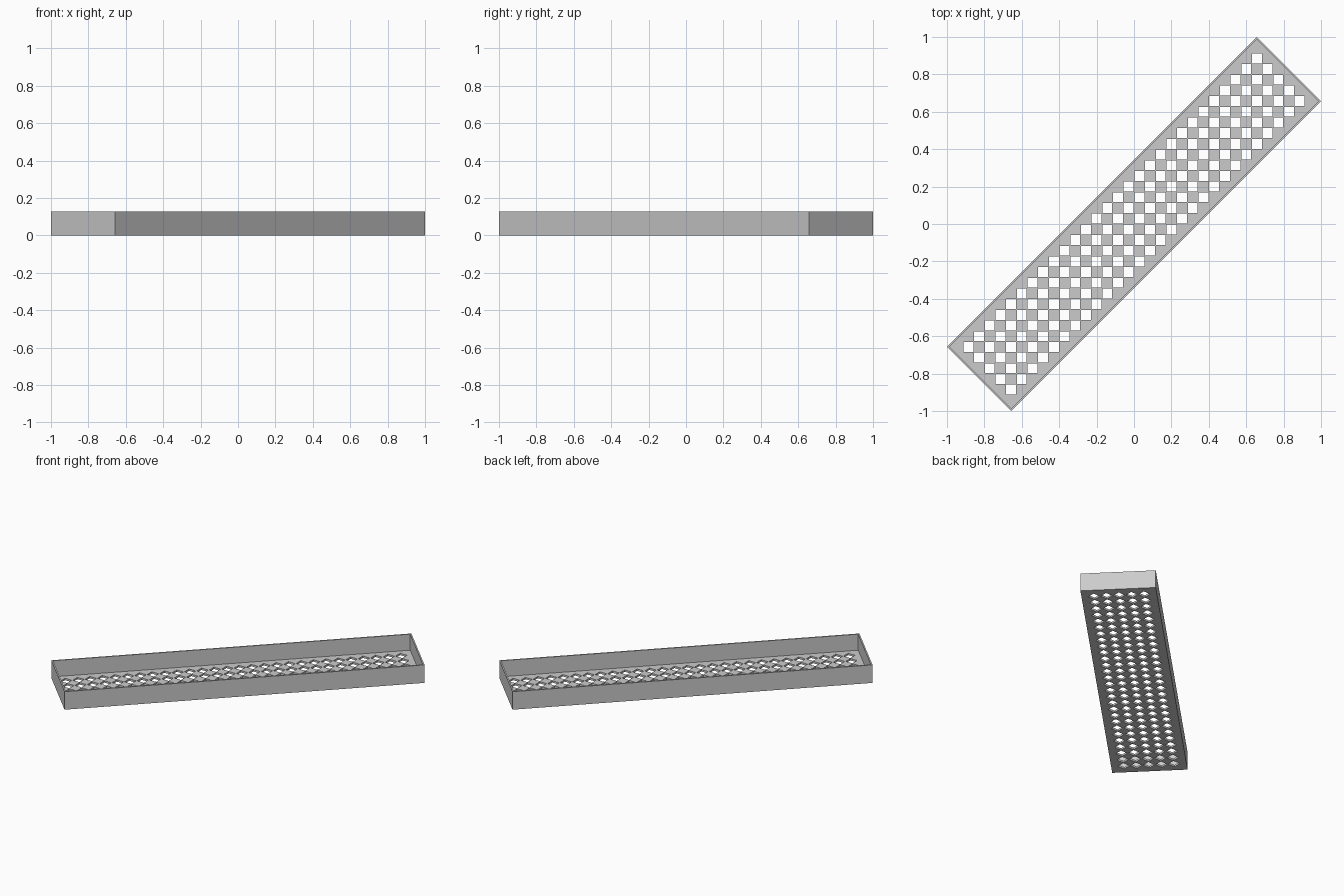
import bpy
import bmesh
import math
from mathutils import Matrix

if "Cube" in bpy.data.objects:
    bpy.data.objects.remove(bpy.data.objects["Cube"])

PITCH = 2 * math.sqrt(2) / 35      # spacing of the drain holes
COLS, ROWS = 28, 5
LENGTH, WIDTH, HEIGHT = PITCH * (COLS + 1), PITCH * (ROWS + 1), 0.127
WALL, FLOOR = 0.0135, 0.0135
HOLE_RADIUS = 0.0375
TURN = Matrix.Rotation(math.radians(45), 4, 'Z')

grey = bpy.data.materials.new("light grey")
grey.diffuse_color = (0.6, 0.6, 0.6, 1)
grey.use_nodes = True
grey.node_tree.nodes["Principled BSDF"].inputs["Base Color"].default_value = grey.diffuse_color


def make_object(name, bm):
    bmesh.ops.transform(bm, matrix=TURN, verts=bm.verts)
    mesh = bpy.data.meshes.new(name)
    bm.to_mesh(mesh)
    bm.free()
    mesh.materials.append(grey)
    obj = bpy.data.objects.new(name, mesh)
    bpy.context.collection.objects.link(obj)
    return obj


# Tray: a box whose top is inset for the rim and sunk to the floor
bm = bmesh.new()
bmesh.ops.create_cube(bm, size=1, matrix=Matrix.Translation((0, 0, HEIGHT / 2))
                      @ Matrix.Diagonal((LENGTH, WIDTH, HEIGHT, 1)))
top = max(bm.faces, key=lambda f: f.calc_center_median().z)
bmesh.ops.inset_region(bm, faces=[top], thickness=WALL)
inner = bmesh.ops.extrude_discrete_faces(bm, faces=[top])["faces"][0]
bmesh.ops.translate(bm, verts=inner.verts, vec=(0, 0, FLOOR - HEIGHT))
bmesh.ops.recalc_face_normals(bm, faces=bm.faces)
tray = make_object("perforated_tray", bm)

# Drain holes: a lattice of four-sided prisms through the floor
bm = bmesh.new()
for i in range(COLS):
    for j in range(ROWS):
        x = (i - (COLS - 1) / 2) * PITCH
        y = (j - (ROWS - 1) / 2) * PITCH
        ring = [bm.verts.new((x + HOLE_RADIUS * math.cos(k * math.pi / 2),
                              y + HOLE_RADIUS * math.sin(k * math.pi / 2), -0.02))
                for k in range(4)]
        base = bm.faces.new(ring)
        cap = bmesh.ops.extrude_face_region(bm, geom=[base], use_keep_orig=True)["geom"]
        bmesh.ops.translate(bm, vec=(0, 0, 0.02 + FLOOR + 0.02),
                            verts=[v for v in cap if isinstance(v, bmesh.types.BMVert)])
bmesh.ops.recalc_face_normals(bm, faces=bm.faces)
cutter = make_object("hole_cutter", bm)
cutter.hide_render = True

# Cut the holes and drop the helper
cut = tray.modifiers.new("drain holes", 'BOOLEAN')
cut.operation = 'DIFFERENCE'
cut.solver = 'EXACT'
cut.object = cutter
bpy.context.view_layer.objects.active = tray
bpy.ops.object.modifier_apply(modifier=cut.name)
bpy.data.objects.remove(cutter)
